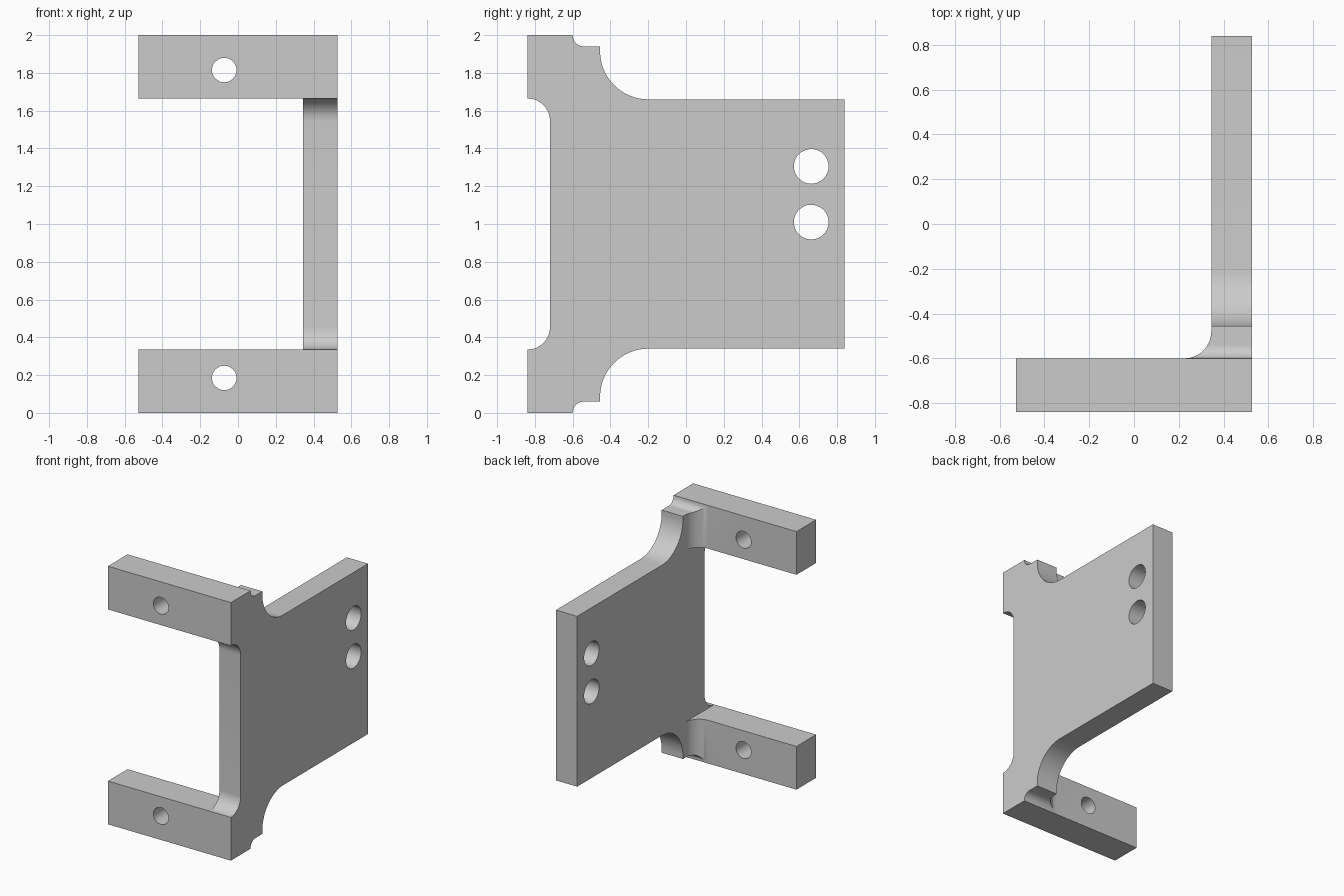
import bpy, bmesh, math
from mathutils import Vector

cube = bpy.data.objects.get("Cube")
if cube:
    bpy.data.objects.remove(cube, do_unlink=True)

grey = bpy.data.materials.new("plain grey")
grey.use_nodes = True
grey.diffuse_color = (0.6, 0.6, 0.6, 1)
grey.node_tree.nodes["Principled BSDF"].inputs["Base Color"].default_value = (0.6, 0.6, 0.6, 1)


def arc(cx, cy, r, start, end, n=16):
    """Points on a circle arc, angles in degrees."""
    angles = [math.radians(start + (end - start) * i / n) for i in range(n + 1)]
    return [(cx + r * math.cos(a), cy + r * math.sin(a)) for a in angles]


def prism(name, profile, axis, low, high):
    """Extrude a 2D profile along x (yz profile), y (xz profile) or z (xy profile)."""
    place = {"x": lambda u, v: (low, u, v), "y": lambda u, v: (u, low, v),
             "z": lambda u, v: (u, v, low)}[axis]
    bm = bmesh.new()
    face = bm.faces.new([bm.verts.new(place(u, v)) for u, v in profile])
    side = bmesh.ops.extrude_face_region(bm, geom=[face])["geom"]
    step = Vector([high - low if a == axis else 0 for a in "xyz"])
    bmesh.ops.translate(bm, vec=step, verts=[g for g in side if isinstance(g, bmesh.types.BMVert)])
    bmesh.ops.recalc_face_normals(bm, faces=bm.faces)
    mesh = bpy.data.meshes.new(name)
    bm.to_mesh(mesh)
    bm.free()
    mesh.materials.append(grey)
    obj = bpy.data.objects.new(name, mesh)
    bpy.context.collection.objects.link(obj)
    return obj


def combine(target, tool, operation):
    """Apply one boolean and remove the tool object."""
    tool.hide_render = True
    mod = target.modifiers.new("boolean", "BOOLEAN")
    mod.operation, mod.object, mod.solver = operation, tool, "EXACT"
    bpy.context.view_layer.objects.active = target
    bpy.ops.object.modifier_apply(modifier=mod.name)
    bpy.data.objects.remove(tool, do_unlink=True)


def flip(points):
    """Mirror a profile whose second coordinate is height about mid height."""
    return [(u, 2 - v) for u, v in reversed(points)]


# Side plate: upper edge outline from the rear round to the front, then mirrored
upper = ([(0.84, 1.66)] + arc(-0.2, 1.915, 0.255, 270, 180) + [(-0.455, 2), (-0.84, 2)]
         + [(-0.84, 1.665)] + arc(-0.84, 1.545, 0.12, 90, 0)[1:])
bracket = prism("bracket", upper + flip(upper), "x", 0.345, 0.527)

# Arms with their inner corner fillets
arm = [(-0.527, 1.665), (0.4, 1.665), (0.4, 2), (-0.527, 2)]
fillet = arc(0.225, -0.48, 0.12, -90, 0) + [(0.4, -0.48), (0.4, -0.65), (0.225, -0.65)]
for profile, low, high in ((arm, 1.665, 2), (flip(arm), 0, 0.335)):
    combine(bracket, prism("arm", profile, "y", -0.84, -0.6), "UNION")
    combine(bracket, prism("fillet", fillet, "z", low, high), "UNION")

# Relief grooves behind the arms
groove = [(-0.6, 2.1)] + arc(-0.54, 2, 0.06, 180, 270) + [(-0.3, 1.94), (-0.3, 2.1)]
for profile in (groove, flip(groove)):
    combine(bracket, prism("groove", profile, "x", 0, 0.7), "DIFFERENCE")

# Bolt holes through the arms and the plate
for z in (0.185, 1.815):
    combine(bracket, prism("arm_hole", arc(-0.073, z, 0.065, 0, 348.75, 31), "y", -1, -0.4), "DIFFERENCE")
for z in (1.01, 1.305):
    combine(bracket, prism("plate_hole", arc(0.663, z, 0.092, 0, 348.75, 31), "x", 0.2, 0.7), "DIFFERENCE")

bpy.ops.object.select_all(action="DESELECT")
bracket.select_set(True)
bpy.context.view_layer.objects.active = bracket
bpy.ops.object.shade_smooth_by_angle(angle=math.radians(30))
